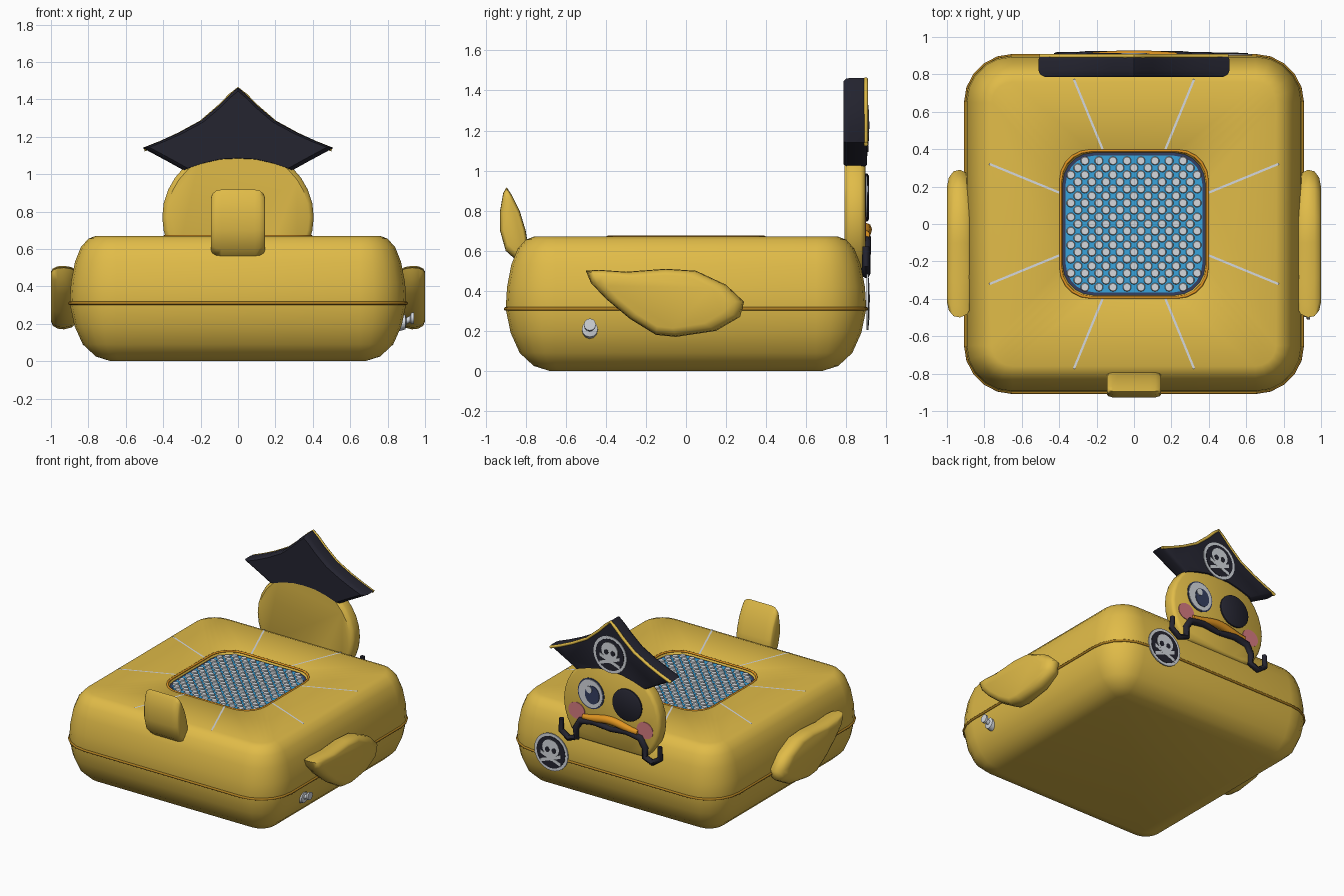
import bpy, bmesh, math
from mathutils import Matrix, Vector

if "Cube" in bpy.data.objects:
    bpy.data.objects.remove(bpy.data.objects["Cube"])


def material(name, r, g, b):
    m = bpy.data.materials.new(name)
    m.diffuse_color = (r, g, b, 1)
    m.use_nodes = True
    m.node_tree.nodes["Principled BSDF"].inputs["Base Color"].default_value = m.diffuse_color
    return m


YELLOW = material("duck yellow", .75, .50, .065)
DARK = material("hat black", .018, .018, .03)
WHITE = material("pale grey", .66, .69, .73)
BLUE = material("water blue", .04, .37, .72)
NAVY = material("navy", .035, .05, .12)
ORANGE = material("beak orange", .75, .30, .015)
BROWN = material("seam brown", .42, .21, .015)
PINK = material("cheek pink", .68, .2, .22)


def finish(name, bm, mat, angle=40):
    bmesh.ops.recalc_face_normals(bm, faces=bm.faces)
    me = bpy.data.meshes.new(name)
    bm.to_mesh(me)
    bm.free()
    me.materials.append(mat)
    ob = bpy.data.objects.new(name, me)
    bpy.context.collection.objects.link(ob)
    bpy.ops.object.select_all(action='DESELECT')
    ob.select_set(True)
    bpy.context.view_layer.objects.active = ob
    bpy.ops.object.shade_smooth_by_angle(angle=math.radians(angle))
    return ob


def loft(name, rings, mat, angle=40):
    """Skin a list of equal-length point rings and cap both ends."""
    bm = bmesh.new()
    vs = [[bm.verts.new(p) for p in ring] for ring in rings]
    n = len(rings[0])
    for a, b in zip(vs, vs[1:]):
        for i in range(n):
            bm.faces.new((a[i], a[(i + 1) % n], b[(i + 1) % n], b[i]))
    bm.faces.new(vs[0])
    bm.faces.new(vs[-1])
    return finish(name, bm, mat, angle)


def slab(name, outline, layers, axis, mat, angle=40):
    """Outline extruded along x or y; each layer is (depth, scale)."""
    cu = sum(p[0] for p in outline) / len(outline)
    cv = sum(p[1] for p in outline) / len(outline)
    rings = []
    for d, s in layers:
        pts = [(cu + (u - cu) * s, cv + (v - cv) * s) for u, v in outline]
        rings.append([(d, u, v) if axis == 'x' else (u, d, v) for u, v in pts])
    return loft(name, rings, mat, angle)


def ellipse(cx, cz, rx, rz, n=28):
    return [(cx + rx * math.cos(2 * math.pi * i / n), cz + rz * math.sin(2 * math.pi * i / n))
            for i in range(n)]


def disc(name, cx, cz, rx, rz, y0, y1, mat):
    return slab(name, ellipse(cx, cz, rx, rz), [(y0, 1), (y1, 1)], 'y', mat)


def rounded_square(h, r, z, seg=5):
    pts = []
    for k, (sx, sy) in enumerate(((1, 1), (-1, 1), (-1, -1), (1, -1))):
        for i in range(seg + 1):
            a = math.pi / 2 * (k + i / seg)
            pts.append((sx * (h - r) + r * math.cos(a), sy * (h - r) + r * math.sin(a), z))
    return pts


def tube(name, pts, radius, mat, closed=False, radii=None):
    cu = bpy.data.curves.new(name, 'CURVE')
    cu.dimensions = '3D'
    cu.bevel_depth = radius
    cu.bevel_resolution = 2
    cu.use_fill_caps = True
    sp = cu.splines.new('POLY')
    sp.points.add(len(pts) - 1)
    for i, p in enumerate(pts):
        sp.points[i].co = (*p, 1)
        sp.points[i].radius = radii[i] if radii else 1
    sp.use_cyclic_u = closed
    ob = bpy.data.objects.new(name, cu)
    bpy.context.collection.objects.link(ob)
    cu.materials.append(mat)
    bpy.ops.object.select_all(action='DESELECT')
    ob.select_set(True)
    bpy.context.view_layer.objects.active = ob
    bpy.ops.object.convert(target='MESH')
    bpy.ops.object.shade_smooth_by_angle(angle=math.radians(50))


# inflated body with a shallow well in the top
body = [(.68, 0), (.76, .025), (.83, .09), (.875, .19), (.90, .31), (.893, .42),
        (.872, .53), (.84, .61), (.80, .655), (.76, .67)]
rings = [rounded_square(h, max(.05, h - .65), z) for h, z in body]
rings += [rounded_square(h, .16, z) for h, z in ((.40, .67), (.385, .66), (.38, .645))]
loft("body", rings, YELLOW)
tube("body_seam", rounded_square(.90, .25, .31), .009, BROWN, True)
tube("well_rim", rounded_square(.392, .16, .667), .008, ORANGE, True)

# well floor: dark border, water sheet, raised dots
loft("well_border", [rounded_square(.382, .16, z) for z in (.640, .648)], NAVY)
loft("water", [rounded_square(.365, .15, z) for z in (.645, .652)], BLUE)
bm = bmesh.new()
step = .0375
for i in range(-9, 10):
    for j in range(-9, 10):
        x, y = i * step, j * step
        corner = math.hypot(max(abs(x) - .215, 0), max(abs(y) - .215, 0))
        if (i + j) % 2 == 0 and corner < .135:
            bmesh.ops.create_cone(bm, cap_ends=True, segments=10, radius1=.024, radius2=.02,
                                  depth=.012, matrix=Matrix.Translation((x, y, .657)))
finish("water_dots", bm, WHITE)

# radiating crease lines on the top
bm = bmesh.new()
for k in range(4):
    for sgn in (1, -1):
        a, b = Vector((.40, .168 * sgn, 0)), Vector((.775, .322 * sgn, 0))
        side = (b - a).cross(Vector((0, 0, 1))).normalized() * .006
        rot = Matrix.Rotation(k * math.pi / 2, 3, 'Z')
        bm.faces.new([bm.verts.new(rot @ p + Vector((0, 0, .673)))
                      for p in (a + side, b + side, b - side, a - side)])
finish("top_lines", bm, WHITE)

# wings
wing = [(-.50, .50), (-.44, .505), (-.30, .495), (-.10, .51), (.05, .50), (.20, .43),
        (.29, .345), (.27, .27), (.15, .20), (-.05, .17), (-.15, .18), (-.28, .26),
        (-.40, .36), (-.475, .44)]
for s, side in ((1, "right"), (-1, "left")):
    slab(side + "_wing", wing, [(s * .87, .85), (s * .89, .95), (s * .93, 1), (s * .965, .98),
                                (s * .99, .90), (s, .78)], 'x', YELLOW, 60)

# tail
tail = [(-.85, .555), (-.90, .60), (-.928, .70), (-.928, .80), (-.912, .89), (-.895, .917),
        (-.87, .88), (-.83, .80), (-.80, .70), (-.79, .64), (-.80, .58)]
slab("tail", tail, [(-.145, .75), (-.138, .88), (-.115, .98), (-.09, 1), (.09, 1),
                    (.115, .98), (.138, .88), (.145, .75)], 'x', YELLOW, 60)

# air valve
loft("valve", [[(x, -.48 + r * math.cos(a * math.pi / 6), z + r * math.sin(a * math.pi / 6))
                for a in range(12)]
               for x, r, z in ((.86, .04, .20), (.895, .04, .21), (.90, .018, .215),
                               (.92, .018, .225), (.925, .03, .228), (.94, .03, .232))], WHITE)

# head
head = [(x, max(z, .5)) for x, z in ellipse(0, .77, .405, .38, 32)]
slab("head", head, [(.79, .94), (.805, .985), (.82, 1), (.87, 1), (.885, .985), (.895, .94)],
     'y', YELLOW)

# hat with gold trim along its upper edge
upper = [(.51, 1.14), (.42, 1.175), (.32, 1.22), (.20, 1.285), (.10, 1.37), (.04, 1.43)]
lower = [(-.38, 1.07), (-.29, 1.02), (-.20, 1.05), (-.10, 1.073)]
hat = (upper + [(0, 1.463)] + [(-x, z) for x, z in reversed(upper)] + lower + [(0, 1.078)]
       + [(-x, z) for x, z in reversed(lower)])
slab("hat", hat, [(.785, .93), (.80, .985), (.82, 1), (.88, 1), (.895, .985), (.903, .95)],
     'y', DARK)
trim = [(x * .985, .898, z - .008) for x, z in
        upper + [(0, 1.463)] + [(-x, z) for x, z in reversed(upper)]]
tube("hat_trim", trim, .011, YELLOW)


def emblem(name, cx, cz, r, y):
    """Round badge with a simple skull over crossed bones."""
    disc(name + "_rim", cx, cz, r, r, y - .008, y, WHITE)
    disc(name + "_field", cx, cz, r * .85, r * .85, y, y + .003, DARK)
    disc(name + "_skull", cx, cz + r * .22, r * .50, r * .46, y + .002, y + .006, WHITE)
    disc(name + "_jaw", cx, cz - r * .18, r * .27, r * .27, y + .002, y + .006, WHITE)
    for s in (-1, 1):
        disc(name + "_socket", cx + s * r * .2, cz + r * .12, r * .13, r * .14,
             y + .006, y + .008, DARK)
        u, v, w = r * .6, r * .55, r * .09
        bone = [(cx - s * u, cz - v - w), (cx - s * u, cz - v + w),
                (cx + s * u, cz - r * .1 + w), (cx + s * u, cz - r * .1 - w)]
        slab(name + "_bone", bone, [(y + .002, 1), (y + .005, 1)], 'y', WHITE)


emblem("hat_badge", 0, 1.21, .138, .907)
emblem("side_badge", .49, .345, .14, .91)

# face: eye, patch, cheeks
disc("eye_rim", .165, .87, .11, .115, .89, .899, NAVY)
disc("eye_white", .165, .87, .10, .105, .898, .903, WHITE)
disc("iris", .15, .865, .06, .068, .902, .907, NAVY)
disc("eye_glint", .175, .90, .024, .026, .906, .910, WHITE)
slab("eye_patch", ellipse(-.14, .865, .122, .12), [(.89, 1), (.905, 1), (.913, .9)], 'y', DARK)
for s in (-1, 1):
    disc("cheek", s * .285, .71, .068, .062, .89, .899, PINK)

# beak: a slim bar, thicker in the middle
tube("beak", [(x / 100, .897, .705 + .014 * math.cos(x / 7) - .01) for x in range(-23, 24, 2)],
     .033, ORANGE, radii=[.55 + .4 * math.cos(x / 23 * 1.4) for x in range(-23, 24, 2)])

# curled moustache
curl = [(0, .645), (.14, .665), (.25, .645), (.29, .58), (.285, .51), (.35, .485),
        (.415, .53), (.41, .62)]
for s in (-1, 1):
    tube("moustache", [(s * x, .898, z) for x, z in curl], .024, DARK,
         radii=[.8, 1.1, 1.1, 1, .95, .9, .85, .7])
